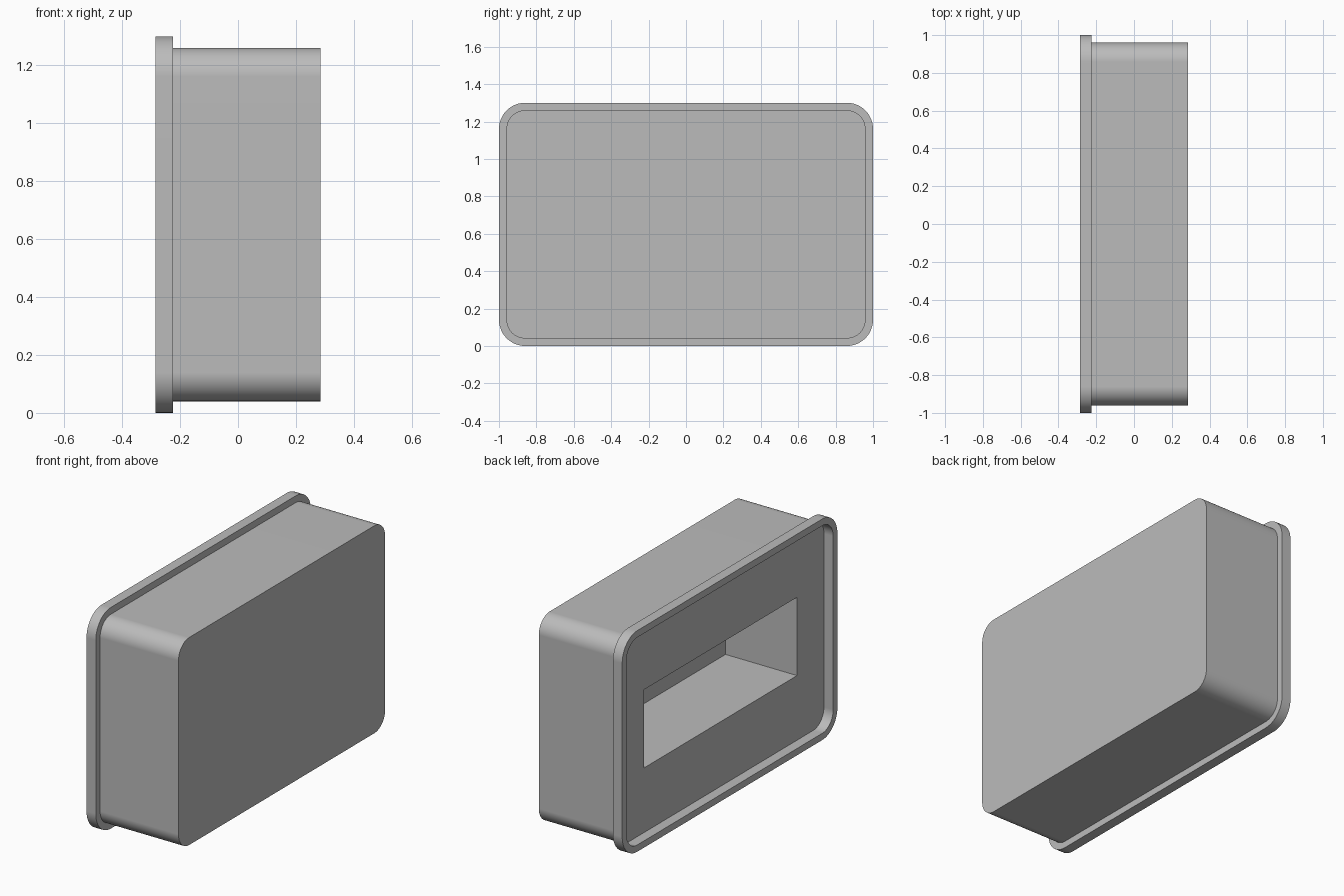
import bpy
import bmesh
from math import sin, cos, pi, radians

old = bpy.data.objects.get("Cube")
if old:
    bpy.data.objects.remove(old, do_unlink=True)

CENTRE_Z = 0.65
STEPS = 12  # segments in each rounded corner

grey = bpy.data.materials.new("plain grey")
grey.use_nodes = True
colour = (0.5, 0.5, 0.5, 1)
grey.diffuse_color = colour
grey.node_tree.nodes["Principled BSDF"].inputs["Base Color"].default_value = colour


def outline(x, half_y, half_z, radius):
    """Rounded rectangle standing across the x axis."""
    points = []
    for corner, (sy, sz) in enumerate([(1, 1), (-1, 1), (-1, -1), (1, -1)]):
        for i in range(STEPS + 1):
            a = (corner + i / STEPS) * pi / 2
            points.append((x, sy * (half_y - radius) + radius * cos(a),
                           CENTRE_Z + sz * (half_z - radius) + radius * sin(a)))
    return points


def skin(name, sections, capped):
    """Join successive outlines, ending in caps or looping into a ring."""
    bm = bmesh.new()
    loops = [[bm.verts.new(p) for p in outline(*s)] for s in sections]
    pairs = list(zip(loops, loops[1:]))
    if capped:
        bm.faces.new(loops[0])
        bm.faces.new(loops[-1])
    else:
        pairs.append((loops[-1], loops[0]))
    for a, b in pairs:
        for i in range(len(a)):
            j = (i + 1) % len(a)
            bm.faces.new((a[i], a[j], b[j], b[i]))
    bmesh.ops.remove_doubles(bm, verts=bm.verts, dist=1e-5)
    bmesh.ops.recalc_face_normals(bm, faces=bm.faces)
    mesh = bpy.data.meshes.new(name)
    bm.to_mesh(mesh)
    bm.free()
    mesh.materials.append(grey)
    obj = bpy.data.objects.new(name, mesh)
    bpy.context.collection.objects.link(obj)
    bpy.ops.object.select_all(action="DESELECT")
    obj.select_set(True)
    bpy.context.view_layer.objects.active = obj
    bpy.ops.object.shade_smooth_by_angle(angle=radians(30))
    # Keep the large flat sides evenly shaded beside the rounded corners
    weighted = obj.modifiers.new("flat sides", "WEIGHTED_NORMAL")
    weighted.keep_sharp = True
    return obj


BACK, SEAT, FRONT = 0.285, -0.225, -0.285
BODY = (0.96, 0.61, 0.10)
FLANGE = (1.0, 0.65, 0.14)
POCKET = (0.71, 0.23, 0)

# Housing with a square-cornered pocket sunk into its open side
skin("housing", [(BACK, *BODY), (SEAT, *BODY), (SEAT, *POCKET), (0.24, *POCKET)], True)

# Raised rim around the open side
skin("rim_flange", [(SEAT, *FLANGE), (FRONT, *FLANGE), (FRONT, *BODY), (SEAT, *BODY)], False)
